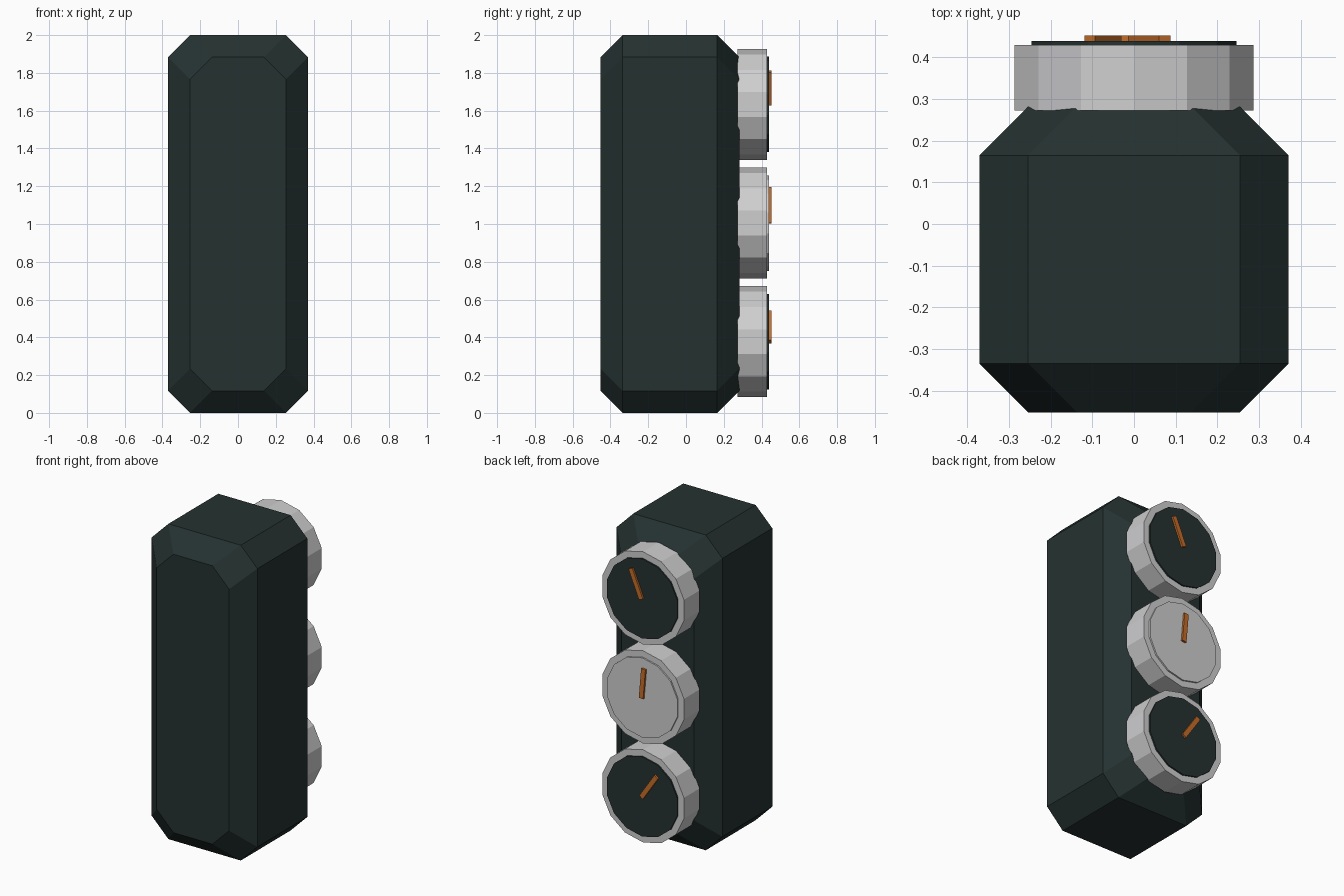
import bpy, bmesh, math
from mathutils import Matrix

if "Cube" in bpy.data.objects:
    bpy.data.objects.remove(bpy.data.objects["Cube"])


def material(name, rgb):
    m = bpy.data.materials.new(name)
    m.diffuse_color = (*rgb, 1)
    m.use_nodes = True
    m.node_tree.nodes["Principled BSDF"].inputs["Base Color"].default_value = m.diffuse_color
    return m


DARK = material("dark slate", (0.018, 0.031, 0.030))
GREY = material("light grey", (0.62, 0.62, 0.63))
ORANGE = material("orange", (0.55, 0.15, 0.022))


def loft(name, rings, mat):
    """Skin a list of (y, [(x, z), ...]) rings and cap both ends."""
    bm = bmesh.new()
    loops = [[bm.verts.new((x, y, z)) for x, z in pts] for y, pts in rings]
    n = len(loops[0])
    for a, b in zip(loops, loops[1:]):
        for i in range(n):
            j = (i + 1) % n
            bm.faces.new((a[i], a[j], b[j], b[i]))
    bm.faces.new(loops[0])
    bm.faces.new(loops[-1])
    bmesh.ops.recalc_face_normals(bm, faces=bm.faces)
    me = bpy.data.meshes.new(name)
    bm.to_mesh(me)
    bm.free()
    me.materials.append(mat)
    ob = bpy.data.objects.new(name, me)
    bpy.context.collection.objects.link(ob)
    return ob


def octagon(hx, hz, c, cz=1.0):
    q = [(hx, hz - c), (hx - c, hz), (c - hx, hz), (-hx, hz - c),
         (-hx, c - hz), (c - hx, -hz), (hx - c, -hz), (hx, c - hz)]
    return [(x, z + cz) for x, z in q]


def polygon(r, cz, n=14):
    return [(r * math.sin(2 * math.pi * k / n), cz + r * math.cos(2 * math.pi * k / n))
            for k in range(n)]


# Body: chamfered block with chamfered front and back caps
C = 0.117
outer, inner = octagon(0.371, 1.0, C), octagon(0.371 - C, 1.0 - C, C)
loft("body", [(-0.452, inner), (-0.452 + C, outer),
              (0.165, outer), (0.165 + C, inner)], DARK)

# Three dials on the back: rim, face plate and pointer (angle from vertical)
dials = [("upper", 1.633, DARK, 23), ("middle", 1.005, GREY, -5), ("lower", 0.377, DARK, -34)]
for label, z, face_mat, angle in dials:
    rim = polygon(0.294, z)
    loft(label + "_dial_rim", [(0.273, rim), (0.43, rim)], GREY)
    plate = polygon(0.253, z)
    loft(label + "_dial_face", [(0.43, plate), (0.4395, plate)], face_mat)
    bar = [(-0.015, 0), (0.015, 0), (0.015, 0.19), (-0.015, 0.19)]
    pointer = loft(label + "_dial_pointer", [(0.437, bar), (0.452, bar)], ORANGE)
    pointer.data.transform(Matrix.Translation((0, 0, z)) @ Matrix.Rotation(math.radians(angle), 4, 'Y'))
